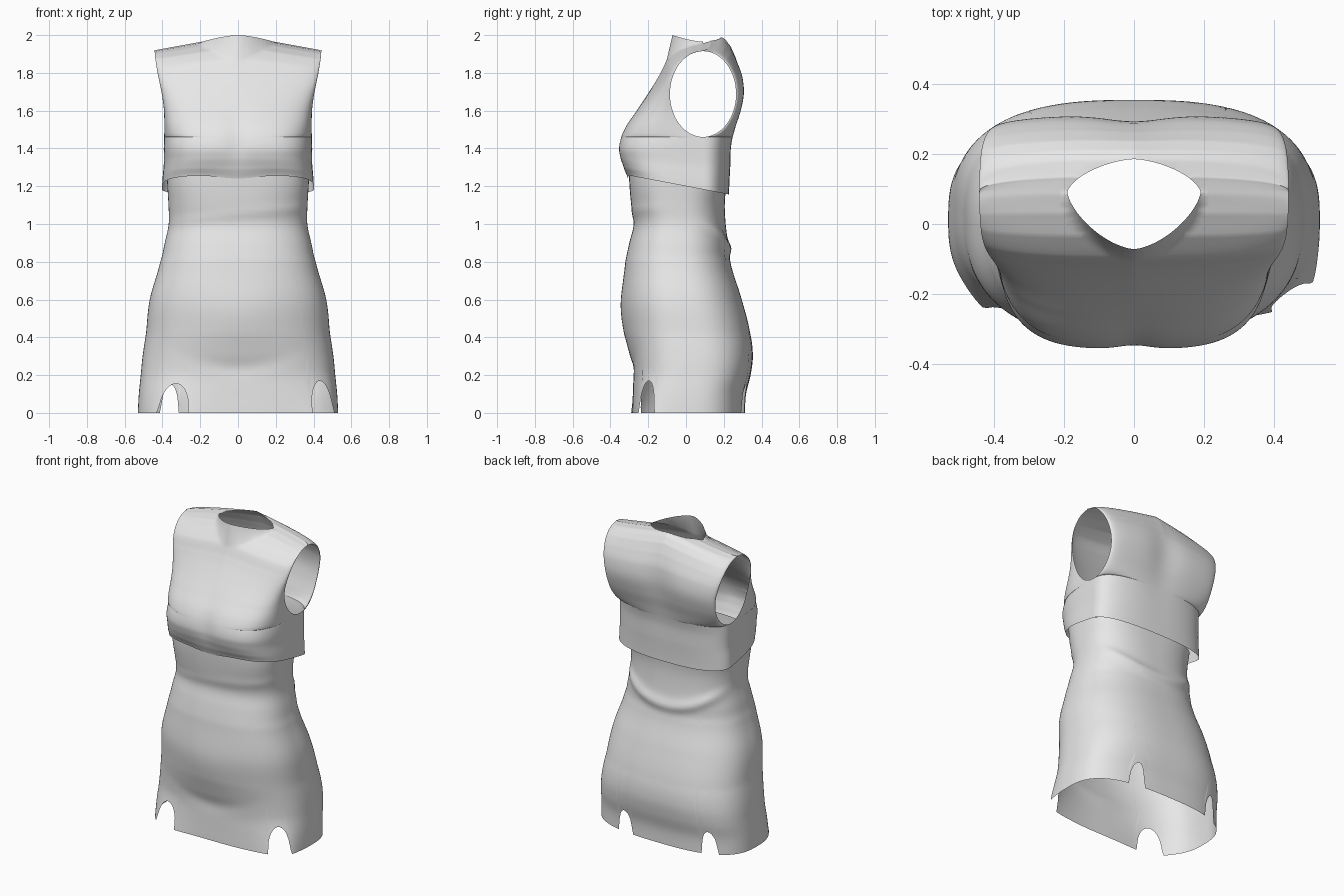
import bpy, bmesh, math

cube = bpy.data.objects.get("Cube")
if cube:
    bpy.data.objects.remove(cube, do_unlink=True)

fabric = bpy.data.materials.new("light grey fabric")
fabric.use_nodes = True
GREY = (0.8, 0.8, 0.8, 1)
fabric.diffuse_color = GREY
fabric.node_tree.nodes["Principled BSDF"].inputs["Base Color"].default_value = GREY


def sample(table, z):
    """Smoothly interpolate the section values of a table at height z."""
    last = len(table) - 1
    i = 0
    while i < last - 1 and z > table[i + 1][0]:
        i += 1
    p1, p2 = table[i], table[i + 1]
    p0, p3 = table[max(i - 1, 0)], table[min(i + 2, last)]
    t = min(max((z - p1[0]) / (p2[0] - p1[0]), 0), 1)
    return [0.5 * (2 * b + (c - a) * t + (2 * a - 5 * b + 4 * c - d) * t * t
                   + (3 * b - a - 3 * c + d) * t ** 3)
            for a, b, c, d in zip(p0[1:], p1[1:], p2[1:], p3[1:])]


def unit_curve(ang, n):
    """Point on a rounded square of squareness n."""
    c, s = math.cos(ang), math.sin(ang)
    r = (abs(c) ** n + abs(s) ** n) ** (-1 / n)
    return c * r, s * r


def bell(v, width):
    return math.exp(-(v / width) ** 2)


def add_sheet(bm, rows, closed):
    """Skin rows of points, lowest row first."""
    grid = [[bm.verts.new(p) for p in row] for row in rows]
    n = len(grid[0])
    for low, high in zip(grid, grid[1:]):
        for j in range(n if closed else n - 1):
            k = (j + 1) % n
            bm.faces.new((low[j], low[k], high[k], high[j]))


def finish(bm, name):
    mesh = bpy.data.meshes.new(name)
    bm.to_mesh(mesh)
    bm.free()
    obj = bpy.data.objects.new(name, mesh)
    bpy.context.collection.objects.link(obj)
    mesh.materials.append(fabric)
    bpy.ops.object.select_all(action='DESELECT')
    obj.select_set(True)
    bpy.context.view_layer.objects.active = obj
    bpy.ops.object.shade_smooth_by_angle(angle=math.radians(50))


# Skirt sections: height, half width, front y, back y, squareness
SKIRT = [
    (0.00, .530, -.285, .312, 2.8), (0.10, .525, -.281, .318, 2.8),
    (0.20, .515, -.278, .342, 2.8), (0.30, .505, -.288, .354, 2.7),
    (0.42, .487, -.308, .340, 2.6), (0.60, .467, -.330, .295, 2.5),
    (0.80, .412, -.320, .235, 2.45), (0.90, .388, -.300, .222, 2.45),
    (1.00, .367, -.277, .210, 2.5), (1.10, .368, -.290, .205, 2.6),
    (1.20, .374, -.299, .212, 2.8), (1.30, .378, -.303, .215, 2.8)]

# Hem notches: angle, half width in degrees, height, outward flare
NOTCHES = [(-124.6, 8.5, .155, .09), (-41.4, 8.5, .17, .07),
           (65.7, 5.5, .15, .0), (128.7, 5.5, .15, .0)]


def hem(deg):
    """Height of the hem and how far it flares at an angle."""
    height, flare = 0.0, 0.0
    for centre, half, tall, out in NOTCHES:
        d = abs((deg - centre + 180) % 360 - 180)
        flare += out * bell(d, 15)
        if d < half:
            height = tall * (1 - (d / half) ** 2) ** 0.45
    return height, flare


def skirt_point(z, ang, flare):
    hw, yf, yb, n = sample(SKIRT, z)
    u, v = unit_curve(ang, n)
    k = 1 + flare * max(0, 1 - z / .22) ** 1.3
    x, y = hw * u * k, (yf + yb) / 2 + (yb - yf) / 2 * v * k
    x = max(-.532, min(.532, x))
    if y > 0:   # sagging fold across the lower back
        y += 0.016 * bell(z - 0.87 - 1.0 * x * x, .035) * min(y / .15, 1)
    else:       # belly with a soft crease under it, slanted folds at the waist
        side = min(-y / .15, 1)
        y -= side * 0.022 * bell(x, .24) * bell(z - .48, .19)
        y += side * 0.008 * bell(x, .22) * bell(z - .24 - .8 * x * x, .045)
        y -= side * 0.004 * bell(z - 1.05 - 0.1 * x, .025)
    return x, y, z


SKIRT_COLS, SKIRT_ROWS = 360, 64
rows = []
for i in range(SKIRT_ROWS + 1):
    row = []
    for j in range(SKIRT_COLS):
        ang = math.tau * j / SKIRT_COLS
        low, flare = hem(math.degrees(ang))
        high = 1.225 - 0.19 * skirt_point(1.2, ang, 0)[1]
        row.append(skirt_point(low + (high - low) * i / SKIRT_ROWS, ang, flare))
    rows.append(row)
bm = bmesh.new()
add_sheet(bm, rows, True)
finish(bm, "skirt")

# Bodice sections up to the shoulder ridge:
# level, half width, front y, back y, front and back squareness
BODICE = [
    (1.20, .402, -.308, .228, 3.6, 2.5), (1.25, .399, -.328, .230, 3.6, 2.5),
    (1.32, .393, -.347, .235, 3.6, 2.5), (1.41, .393, -.355, .241, 3.6, 2.5),
    (1.50, .390, -.328, .262, 3.2, 2.5), (1.60, .392, -.262, .293, 2.7, 2.5),
    (1.70, .402, -.195, .310, 2.4, 2.5), (1.80, .418, -.135, .300, 2.3, 2.5),
    (1.88, .430, -.095, .270, 2.3, 2.5), (1.94, .437, -.035, .240, 2.4, 2.5),
    (1.975, .440, .030, .212, 2.5, 2.5), (1.992, .441, .085, .185, 2.5, 2.5),
    (2.00, .442, .135, .135, 2.5, 2.5)]
SEAM_Y = .09                       # side seam, and middle of the armholes
ARM_Z, ARM_RY, ARM_RZ = 1.688, .175, .227


def shoulder_drop(lev, x):
    return 0.08 * abs(x) / .44 * min(max((lev - 1.6) / .4, 0), 1)


def bodice_point(lev, ang):
    hw, yf, yb, nf, nb = sample(BODICE, lev)
    back = ang > 0
    u, v = unit_curve(ang, nb if back else nf)
    rim_z = (lev - shoulder_drop(lev, hw) - ARM_Z) / ARM_RZ
    gap = ARM_RY * math.sqrt(max(0, 1 - rim_z ** 2))   # half width of the armhole
    edge = SEAM_Y + (gap if back else -gap)
    x = hw * u
    y = edge + abs(v) * ((yb if back else yf) - edge)
    z = lev - 0.19 * y * max(0, 1 - (lev - 1.2) / .2) - shoulder_drop(lev, x)
    if back:    # spine hollow
        y -= 0.018 * abs(v) * bell(x, .11) * bell(lev - 1.68, .2)
    else:       # hollow between the bust, raised middle of the hem
        y += 0.011 * abs(v) * bell(x, .06) * bell(lev - 1.43, .13)
        z -= 0.018 * abs(v) * bell(x, .13) * bell(lev - 1.2, .05)
    return x, y, z


COLS, STEPS = 130, 8
levels = [a[0] + (b[0] - a[0]) * k / STEPS
          for a, b in zip(BODICE, BODICE[1:]) for k in range(STEPS)] + [BODICE[-1][0]]
levels = sorted(levels + [1.461, 1.4613, 1.4625, 1.4645, 1.468, 1.4795])
bm = bmesh.new()
for start in (-math.pi, 1e-6):     # front sheet, then back sheet
    add_sheet(bm, [[bodice_point(lev, start + (math.pi - 1e-6) * j / COLS)
                    for j in range(COLS + 1)] for lev in levels], False)
bmesh.ops.remove_doubles(bm, verts=bm.verts, dist=0.0004)

# Neck opening: a lens that equals 1 on its rim
NECK_POW = 1.6


def neck(co):
    if co.z < 1.84:
        return 9
    dy = co.y - SEAM_Y
    return (abs(co.x) / .19) ** NECK_POW + (abs(dy) / (.095 if dy > 0 else .19)) ** NECK_POW


bmesh.ops.delete(bm, geom=[v for v in bm.verts if neck(v.co) < 1], context='VERTS')

# Pull the ragged rim onto the clean curve
rim = [v for v in bm.verts if v.is_boundary and neck(v.co) < 2.2]
for v in rim:
    k = neck(v.co) ** (-1 / NECK_POW)
    v.co.x *= k
    v.co.y = SEAM_Y + (v.co.y - SEAM_Y) * k
    if v.co.y < SEAM_Y:
        v.co.z = 1.965 - 0.087 * ((SEAM_Y - v.co.y) / .19) ** 1.8

# Standing collar raised from the front half of the neckline
rim = set(rim)
edges = [e for e in bm.edges if e.is_boundary and all(
    v in rim and v.co.y < SEAM_Y + .005 for v in e.verts)]
new = bmesh.ops.extrude_edge_only(bm, edges=edges)["geom"]
for v in [g for g in new if isinstance(g, bmesh.types.BMVert)]:
    rise = max(0, (SEAM_Y - v.co.y) / .19)
    v.co.x *= 1 - 0.07 * rise
    v.co.y = SEAM_Y + (v.co.y - SEAM_Y) * .85
    v.co.z = max(v.co.z, 1.965 + 0.035 * min(rise, 1) ** 1.5)
finish(bm, "bodice")
